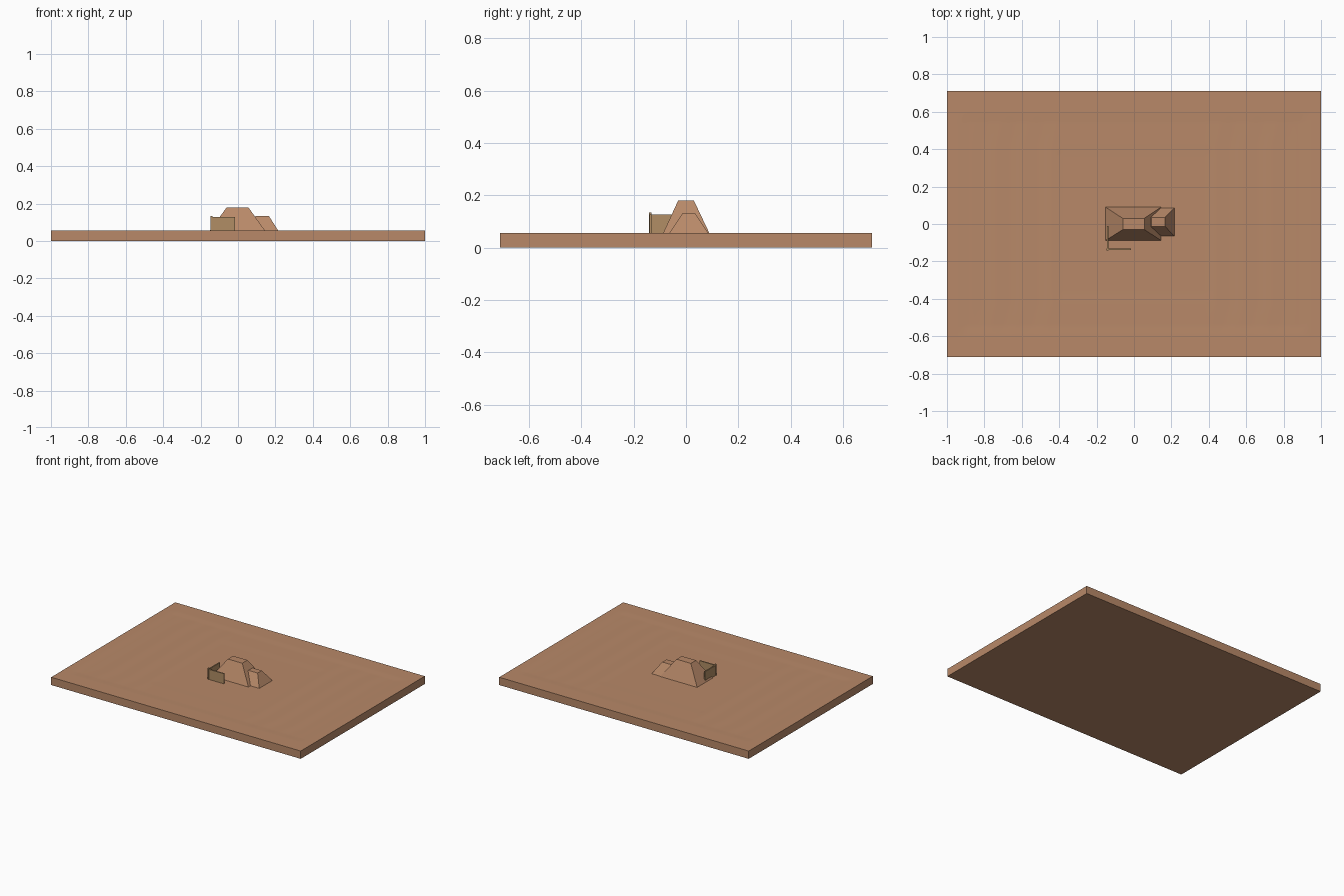
import bpy, bmesh, math

if "Cube" in bpy.data.objects:
    bpy.data.objects.remove(bpy.data.objects["Cube"])


def material(name, color):
    m = bpy.data.materials.new(name)
    m.diffuse_color = (*color, 1)
    m.use_nodes = True
    m.node_tree.nodes["Principled BSDF"].inputs["Base Color"].default_value = m.diffuse_color
    return m


clay = material("clay", (0.48, 0.25, 0.14))
ochre = material("ochre", (0.44, 0.27, 0.13))


def finish(bm, name, mat):
    bmesh.ops.recalc_face_normals(bm, faces=bm.faces[:])
    mesh = bpy.data.meshes.new(name)
    bm.to_mesh(mesh)
    bm.free()
    mesh.materials.append(mat)
    ob = bpy.data.objects.new(name, mesh)
    bpy.context.collection.objects.link(ob)
    return ob


def frustum(name, base, top, z0, z1, mat):
    """Block between two rectangles given as (x0, x1, y0, y1)."""
    bm = bmesh.new()
    rings = []
    for (x0, x1, y0, y1), z in ((base, z0), (top, z1)):
        rings.append([bm.verts.new((x, y, z)) for x, y in
                      ((x0, y0), (x1, y0), (x1, y1), (x0, y1))])
    bm.faces.new(rings[0])
    bm.faces.new(rings[1])
    for i in range(4):
        j = (i + 1) % 4
        bm.faces.new((rings[0][i], rings[0][j], rings[1][j], rings[1][i]))
    return finish(bm, name, mat)


# Ground slab: gentle stepped relief on top, solid sides and bottom
def relief(x, y):
    ax, ay = abs(x), abs(y)
    if ax <= 0.401 and ay <= 0.401:
        return 0.054
    if ax < 0.9 and ay < 0.57:
        wave = math.sin((ax - 0.4) * 2 * math.pi / 0.15)
        fade = min(1, (0.57 - ay) / 0.12) * min(1, (0.9 - ax) / 0.1)
        return 0.0548 + (0.0012 * wave * fade if ax > 0.4 else 0)
    return 0.0565


bm = bmesh.new()
bmesh.ops.create_grid(bm, x_segments=80, y_segments=56, size=1)
border = [e for e in bm.edges if e.is_boundary]
for v in bm.verts:
    v.co.y *= 0.71
    v.co.z = relief(v.co.x, v.co.y)
for z in (0.050, 0.0):
    out = bmesh.ops.extrude_edge_only(bm, edges=border)["geom"]
    border = [g for g in out if isinstance(g, bmesh.types.BMEdge) and g.is_boundary]
    for v in {v for e in border for v in e.verts}:
        v.co.z = z
bmesh.ops.holes_fill(bm, edges=border, sides=0)
slab = finish(bm, "ground_slab", clay)
bpy.context.view_layer.objects.active = slab
slab.select_set(True)
bpy.ops.object.shade_smooth_by_angle(angle=math.radians(35))

# Main mound and smaller side wing
frustum("main_block", (-0.155, 0.148, -0.09, 0.092), (-0.06, 0.055, -0.03, 0.03),
        0.05, 0.18, clay)
frustum("side_wing", (0.045, 0.218, -0.067, 0.089), (0.093, 0.166, -0.013, 0.035),
        0.05, 0.132, clay)

# Thin corner wall with a raised corner post
frustum("front_wall", *[(-0.145, -0.015, -0.14, -0.131)] * 2, 0.05, 0.127, ochre)
frustum("left_wall", *[(-0.145, -0.136, -0.131, -0.01)] * 2, 0.05, 0.127, ochre)
frustum("corner_post", *[(-0.147, -0.136, -0.142, -0.131)] * 2, 0.05, 0.134, ochre)
